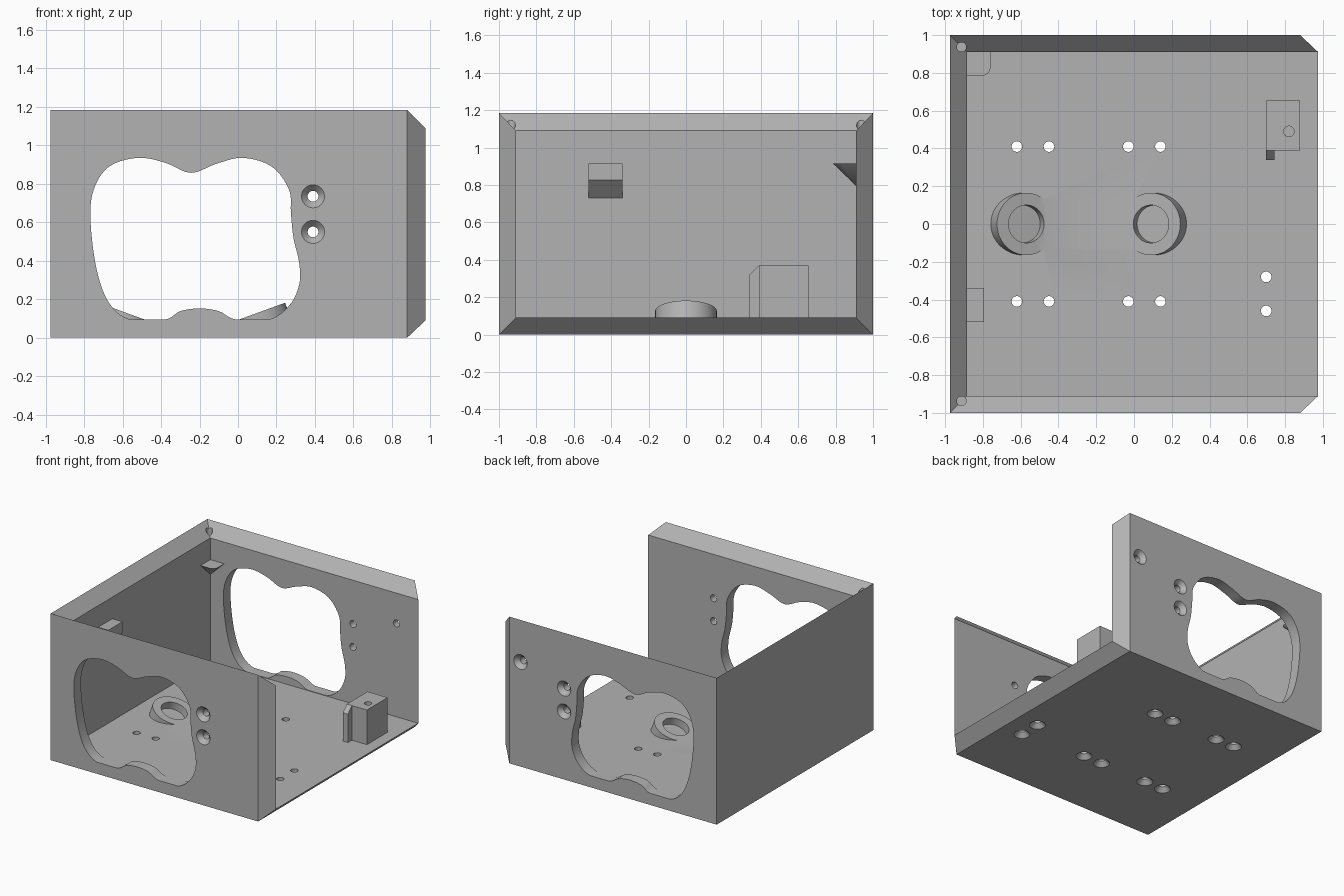
import bpy, bmesh, math
from mathutils import Vector, Matrix

if "Cube" in bpy.data.objects:
    bpy.data.objects.remove(bpy.data.objects["Cube"], do_unlink=True)

grey = bpy.data.materials.new("plain grey")
grey.use_nodes = True
grey.diffuse_color = (0.45, 0.45, 0.45, 1)
grey.node_tree.nodes["Principled BSDF"].inputs["Base Color"].default_value = (0.45, 0.45, 0.45, 1)


def finish(name, bm):
    bmesh.ops.recalc_face_normals(bm, faces=bm.faces)
    mesh = bpy.data.meshes.new(name)
    bm.to_mesh(mesh)
    bm.free()
    mesh.materials.append(grey)
    ob = bpy.data.objects.new(name, mesh)
    bpy.context.scene.collection.objects.link(ob)
    return ob


def boolean(ob, other, operation):
    mod = ob.modifiers.new(operation, "BOOLEAN")
    mod.operation, mod.solver, mod.object = operation, "EXACT", other
    bpy.context.view_layer.update()
    graph = bpy.context.evaluated_depsgraph_get()
    mesh = bpy.data.meshes.new_from_object(ob.evaluated_get(graph))
    ob.modifiers.clear()
    ob.data = mesh
    bpy.data.objects.remove(other, do_unlink=True)


def lathe(bm, profile, origin, axis, sides=32):
    """Closed round solid from (radius, distance along axis) pairs."""
    place = Matrix.Translation(origin) @ Vector(axis).to_track_quat("Z", "Y").to_matrix().to_4x4()
    rings = []
    for r, d in profile:
        angles = [math.tau * i / sides for i in range(sides)]
        rings.append([bm.verts.new(place @ Vector((r * math.cos(a), r * math.sin(a), d))) for a in angles])
    for low, high in zip(rings, rings[1:]):
        for i in range(sides):
            j = (i + 1) % sides
            bm.faces.new((low[i], low[j], high[j], high[i]))
    bm.faces.new(rings[0])
    bm.faces.new(rings[-1])


def prism(bm, points, offset):
    """Extrude a closed outline by an offset."""
    a = [bm.verts.new(p) for p in points]
    b = [bm.verts.new(Vector(p) + Vector(offset)) for p in points]
    bm.faces.new(a)
    bm.faces.new(b)
    for i in range(len(a)):
        j = (i + 1) % len(a)
        bm.faces.new((a[i], a[j], b[j], b[i]))


# Shell: open at the top and the left end, with mitred rims
outer = ((-0.975, 0.88), (-1, 1), (0, 1.185))
inner = ((-0.885, 0.975), (-0.91, 0.91), (0.09, 1.09))
bm = bmesh.new()
bits = [(i, j, k) for i in (0, 1) for j in (0, 1) for k in (0, 1)]
O, I = [{b: bm.verts.new([box[n][b[n]] for n in range(3)]) for b in bits} for box in (outer, inner)]
walls = [((0, 0, 0), (1, 0, 0), (1, 0, 1), (0, 0, 1)),
         ((0, 1, 0), (1, 1, 0), (1, 1, 1), (0, 1, 1)),
         ((0, 0, 0), (0, 1, 0), (0, 1, 1), (0, 0, 1)),
         ((0, 0, 0), (1, 0, 0), (1, 1, 0), (0, 1, 0))]
for wall in walls:
    bm.faces.new([O[c] for c in wall])
    bm.faces.new([I[c] for c in wall])
rim = [(1, 0, 0), (1, 0, 1), (0, 0, 1), (0, 1, 1), (1, 1, 1), (1, 1, 0)]
for a, b in zip(rim, rim[1:] + rim[:1]):
    bm.faces.new((O[a], O[b], I[b], I[a]))
shell = finish("shell", bm)

# Tilted round posts rising out of the floor
tilt = math.radians(20)
posts = [(Vector((-0.24 + s * 0.33, 0, 0.125)), Vector((-s * math.sin(tilt), 0, math.cos(tilt)))) for s in (-1, 1)]
bm = bmesh.new()
for centre, axis in posts:
    lathe(bm, [(0.165, -0.25), (0.165, 0)], centre, axis, 64)
cut = bmesh.ops.bisect_plane(bm, geom=bm.verts[:] + bm.edges[:] + bm.faces[:], dist=1e-5,
                             plane_co=(0, 0, 0.05), plane_no=(0, 0, 1), clear_inner=True)
bmesh.ops.holes_fill(bm, edges=[e for e in bm.edges if e.is_boundary], sides=0)
boolean(shell, finish("post_solid", bm), "UNION")

# Wavy opening through the front and back walls
key = [(-0.52, 0.935), (-0.38, 0.91), (-0.245, 0.857), (-0.11, 0.905), (0.025, 0.935),
       (0.175, 0.89), (0.265, 0.77), (0.275, 0.65), (0.288, 0.52), (0.318, 0.39),
       (0.318, 0.275), (0.265, 0.165), (0.16, 0.094), (-0.01, 0.094), (-0.1, 0.138),
       (-0.2, 0.152), (-0.3, 0.138), (-0.38, 0.094), (-0.56, 0.094), (-0.67, 0.18),
       (-0.735, 0.355), (-0.767, 0.61), (-0.75, 0.77), (-0.67, 0.89)]
outline = []
for n in range(len(key)):
    p0, p1, p2, p3 = [Vector(key[(n + m) % len(key)]) for m in (-1, 0, 1, 2)]
    for step in range(5):
        t = step / 5
        p = p1 + (p2 - p0) * t / 2 + (2 * p0 - 5 * p1 + 4 * p2 - p3) * t**2 / 2 + (3 * p1 - p0 - 3 * p2 + p3) * t**3 / 2
        outline.append((p.x, max(p.y, 0.094)))
bm = bmesh.new()
for y in (-1.1, 0.85):
    prism(bm, [(x, y, z) for x, z in outline], (0, 0.25, 0))

# Countersunk screw holes in the walls and floor
screw = [(0.06, -0.02), (0.06, 0), (0.028, 0.035), (0.028, 0.15)]
wall_holes = [(0.39, 0.735), (0.39, 0.55)]
for x, z in wall_holes:
    lathe(bm, screw, (x, -1, z), (0, 1, 0))
for x, z in wall_holes + [(0.78, 0.845)]:
    lathe(bm, screw, (x, 1, z), (0, -1, 0))
floor_holes = [(-0.24 + s * d, y) for s in (-1, 1) for d in (0.21, 0.38) for y in (-0.41, 0.41)]
for x, y in floor_holes + [(0.7, -0.28), (0.7, -0.46)]:
    lathe(bm, screw, (x, y, 0), (0, 0, 1))

# Blind holes in the corners of the rim, and recesses in the posts
for y in (-0.937, 0.937):
    lathe(bm, [(0.025, 0), (0.025, 0.3)], (-0.913, y, 1.0), (0, 0, 1))
for centre, axis in posts:
    lathe(bm, [(0.1, -0.06), (0.1, 0.1)], centre, axis, 64)
boolean(shell, finish("cutter", bm), "DIFFERENCE")

# Block on the floor, with a blind hole in its top
bm = bmesh.new()
prism(bm, [(0.7, 0.39, 0.08), (0.88, 0.39, 0.08), (0.88, 0.655, 0.08), (0.7, 0.655, 0.08)], (0, 0, 0.29))
block = finish("mounting_block", bm)
bm = bmesh.new()
lathe(bm, [(0.028, 0), (0.028, 0.3)], (0.82, 0.49, 0.2), (0, 0, 1))
boolean(block, finish("block_cutter", bm), "DIFFERENCE")

# Sloped tab beside the block
bm = bmesh.new()
prism(bm, [(0.7, 0.39, 0.08), (0.7, 0.34, 0.08), (0.7, 0.34, 0.32), (0.7, 0.39, 0.37)], (0.045, 0, 0))
tab = finish("block_tab", bm)

# Wedge-bottomed catch on the right wall
bm = bmesh.new()
prism(bm, [(-0.885, -0.52, 0.73), (-0.795, -0.52, 0.825), (-0.795, -0.52, 0.915), (-0.885, -0.52, 0.915)], (0, 0.18, 0))
catch = finish("wall_catch", bm)

# Corner bracket: rounded top tapering down to the corner
bm = bmesh.new()
arc = [math.pi / 2 * i / 8 for i in range(9)]
top = [(-0.885, 0.91), (-0.885, 0.785)]
top += [(-0.805 + 0.045 * math.sin(a), 0.83 - 0.045 * math.cos(a)) for a in arc] + [(-0.76, 0.91)]
ring = [bm.verts.new((x, y, 0.915)) for x, y in top]
tip = bm.verts.new((-0.885, 0.91, 0.795))
bm.faces.new(ring)
for i in range(len(ring)):
    bm.faces.new((ring[i], ring[(i + 1) % len(ring)], tip))
bracket = finish("corner_bracket", bm)

# Smooth the round surfaces, keep the edges sharp
bpy.ops.object.select_all(action="DESELECT")
for ob in (shell, block, tab, catch, bracket):
    ob.select_set(True)
bpy.context.view_layer.objects.active = shell
bpy.ops.object.shade_smooth_by_angle(angle=math.radians(25))
